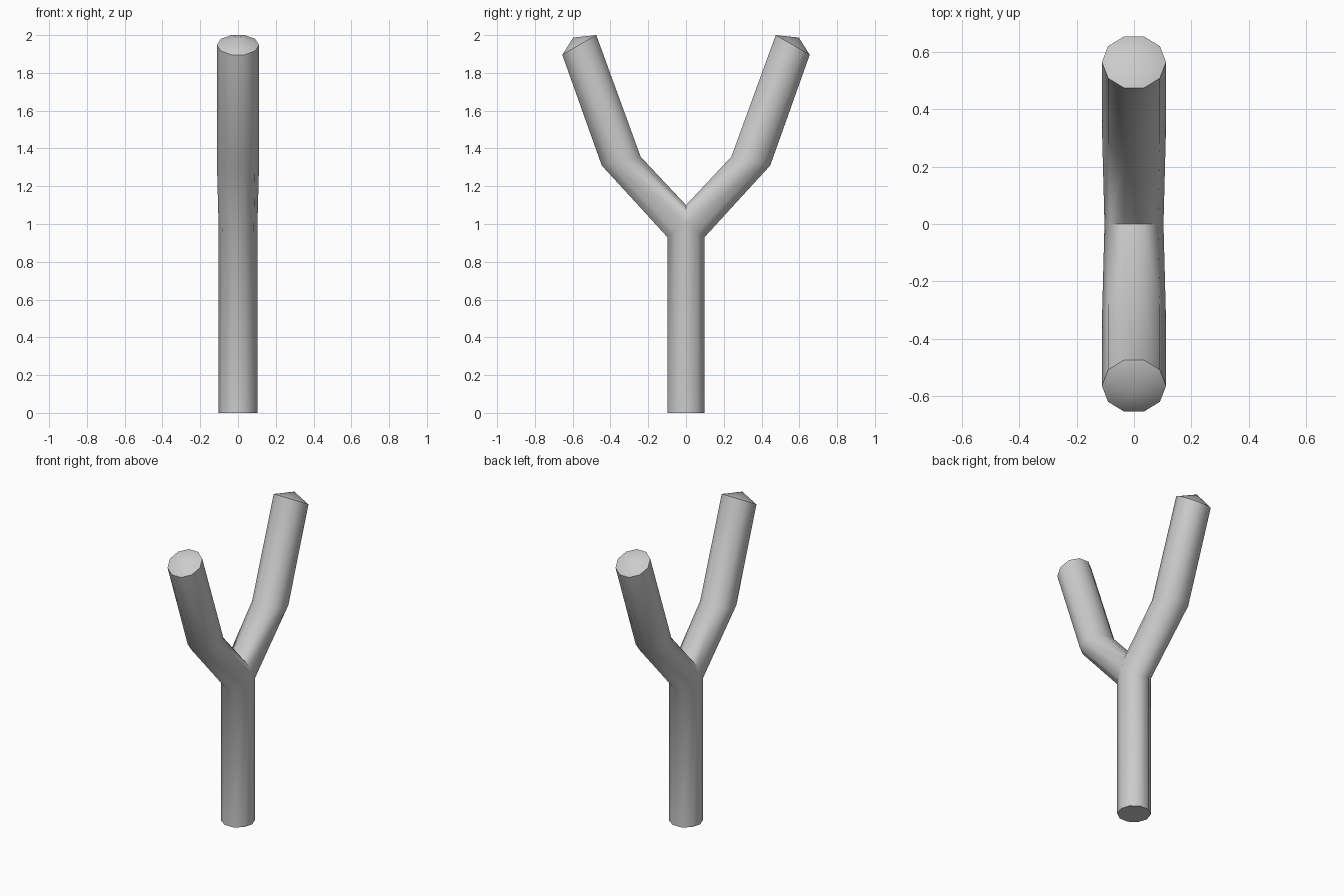
import bpy, bmesh, math

if "Cube" in bpy.data.objects:
    bpy.data.objects.remove(bpy.data.objects["Cube"])

N = 10                       # sides of the tubes
S72 = math.sin(math.radians(72))
ANG = [2 * math.pi * i / N for i in range(N)]

bm = bmesh.new()


def ring(rx, centre, half, side):
    """Tilted ring: 'half' points from its centre to the outer edge in the y-z plane."""
    verts = []
    for a in ANG:
        s = math.sin(a) / S72
        verts.append(bm.verts.new((rx * math.cos(a),
                                   side * (centre[0] + half[0] * s),
                                   centre[1] + half[1] * s)))
    return verts


def bridge(a, b):
    for i in range(N):
        j = (i + 1) % N
        bm.faces.new((a[i], a[j], b[j], b[i]))


# Handle: its top rim dips where the arms leave on both sides
R = 0.103
base = ring(R, (0, 0), (0.098, 0), 1)
top = [bm.verts.new((R * math.cos(a), R * math.sin(a),
                     1.0 - 0.07 * abs(math.sin(a)) / S72)) for a in ANG]
bm.faces.new(base[::-1])
bridge(base, top)

# Crotch: arch across x where the two arms meet
half_n = N // 2
arch = {i: bm.verts.new((R * math.cos(ANG[i]), 0,
                         1.0 + 0.1 * math.sin(ANG[i]) / S72))
        for i in range(1, half_n)}

# Two mirrored arms, each with one bend and a shallow pointed end
for side in (1, -1):
    root = []
    for i in range(N):
        if i <= half_n:
            root.append(top[i] if side > 0 else top[-i % N])
        else:
            root.append(arch[N - i])
    bend = ring(0.112, (0.343, 1.333), (0.103, -0.023), side)
    tip = ring(0.112, (0.565, 1.948), (0.090, -0.052), side)
    bridge(root, bend)
    bridge(bend, tip)
    apex = bm.verts.new((0, side * 0.597, 1.987))
    for i in range(N):
        bm.faces.new((tip[i], tip[(i + 1) % N], apex))

bmesh.ops.recalc_face_normals(bm, faces=bm.faces)
mesh = bpy.data.meshes.new("forked_handle")
bm.to_mesh(mesh)
bm.free()
obj = bpy.data.objects.new("forked_handle", mesh)
bpy.context.collection.objects.link(obj)

# Smooth tubes, crisp ends
bpy.context.view_layer.objects.active = obj
obj.select_set(True)
bpy.ops.object.shade_smooth_by_angle(angle=math.radians(50))
